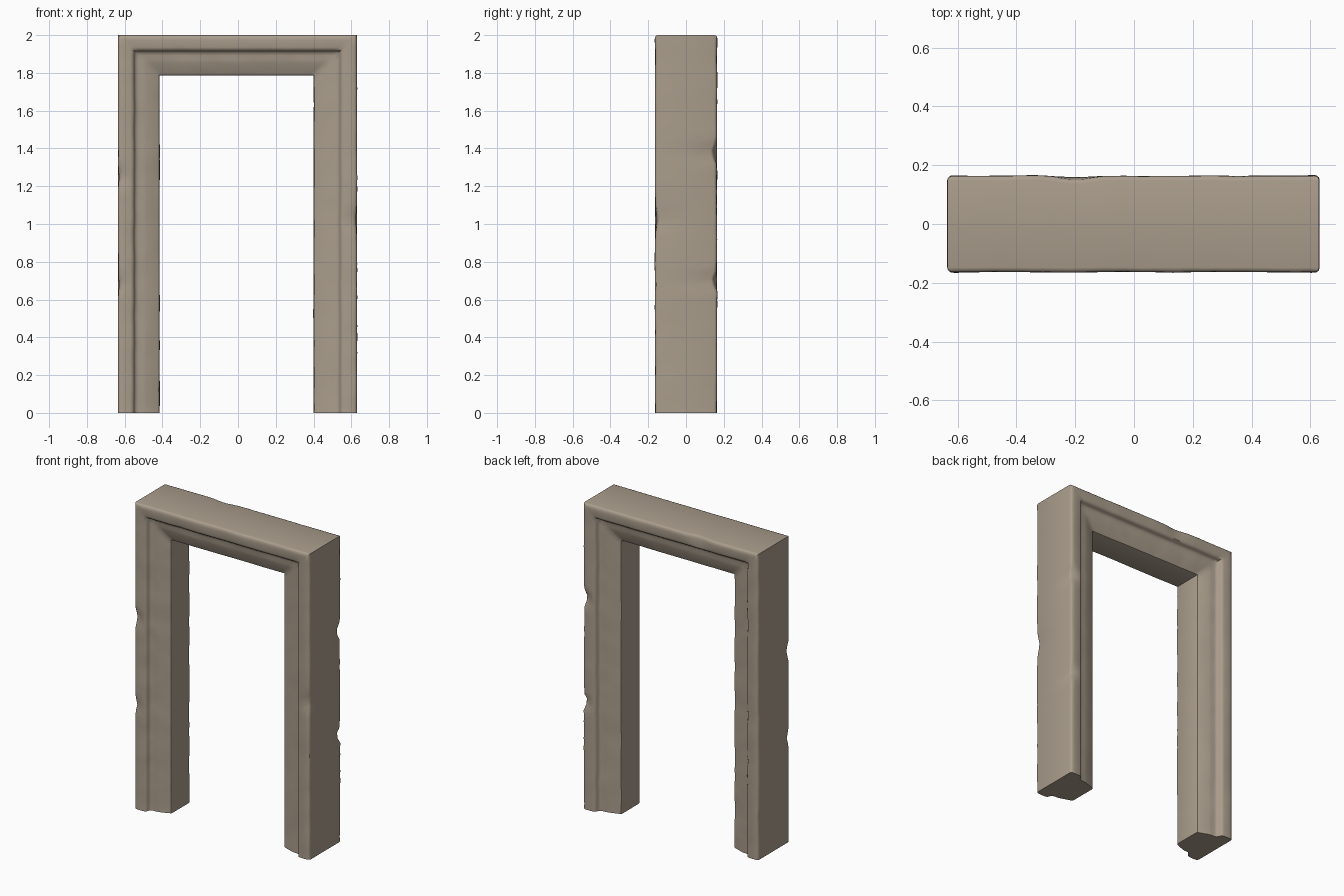
import bpy, bmesh, math
from mathutils import Vector, noise

cube = bpy.data.objects.get("Cube")
if cube:
    bpy.data.objects.remove(cube, do_unlink=True)

# Weathered stone colour
stone = bpy.data.materials.new("warm grey stone")
stone.use_nodes = True
colour = (0.40, 0.337, 0.262, 1)
stone.diffuse_color = colour
bsdf = stone.node_tree.nodes["Principled BSDF"]
bsdf.inputs["Base Color"].default_value = colour
bsdf.inputs["Roughness"].default_value = 0.9

# Moulding section: (distance from outer edge 0..1, depth), mirrored front to back
half = [(0, 0.0), (0, 0.148), (0.012, 0.157), (0.05, 0.163), (0.12, 0.164), (0.30, 0.163),
        (0.355, 0.159), (0.385, 0.150), (0.40, 0.137), (0.43, 0.129), (0.50, 0.125),
        (0.60, 0.124), (0.68, 0.120), (0.80, 0.111), (0.94, 0.099), (0.985, 0.094),
        (1.0, 0.085)]
section = [(t, -y) for t, y in half] + [(t, y) for t, y in reversed(half[1:])]

# The frame path, as matching outer and inner corner points
outer = [Vector(p) for p in ((-0.635, 0, 0), (-0.635, 0, 2), (0.63, 0, 2), (0.63, 0, 0))]
inner = [Vector(p) for p in ((-0.415, 0, 0), (-0.415, 0, 1.785), (0.40, 0, 1.785), (0.40, 0, 0))]
steps = (56, 36, 56)

# Worn chips on the edges: centre, radius, depth
chips = [((0.63, 0.165, 1.38), 0.07, 0.022), ((0.63, 0.165, 0.70), 0.06, 0.020),
         ((0.63, -0.165, 1.02), 0.09, 0.014), ((-0.635, -0.165, 1.25), 0.07, 0.014),
         ((-0.635, -0.165, 0.68), 0.06, 0.012), ((-0.2, 0.165, 2.0), 0.10, 0.012)]


def weathered(p):
    """Slight waviness across the faces, plus the chips."""
    q = p.copy()
    wave = noise.noise(p * 7) * 0.003 + noise.noise(p * 19) * 0.0015
    q.y += wave * math.copysign(1, p.y)
    if 0.02 < p.z < 1.99:
        q.x += wave * 0.7
    for centre, radius, depth in chips:
        c = Vector(centre)
        d = (p - c).length / radius
        if d < 1:
            push = depth * (1 - d * d) ** 2
            q.y -= math.copysign(push, c.y)
            if c.z < 2:
                q.x -= math.copysign(push * 0.5, c.x)
    return q


# Sweep the section up one jamb, across the lintel and down the other jamb
bm = bmesh.new()
rings = []
for leg, count in enumerate(steps):
    for i in range(count + (leg == len(steps) - 1)):
        f = i / count
        a = outer[leg].lerp(outer[leg + 1], f)
        b = inner[leg].lerp(inner[leg + 1], f)
        ring = []
        for t, y in section:
            p = a.lerp(b, t)
            p.y = y
            ring.append(bm.verts.new(weathered(p)))
        rings.append(ring)
n = len(section)
for r, s in zip(rings, rings[1:]):
    for j in range(n):
        k = (j + 1) % n
        bm.faces.new((r[j], r[k], s[k], s[j]))
bm.faces.new(rings[0])
bm.faces.new(rings[-1])
bmesh.ops.recalc_face_normals(bm, faces=bm.faces)

mesh = bpy.data.meshes.new("door_frame")
bm.to_mesh(mesh)
bm.free()
mesh.materials.append(stone)
frame = bpy.data.objects.new("door_frame", mesh)
bpy.context.collection.objects.link(frame)
bpy.context.view_layer.objects.active = frame
frame.select_set(True)
bpy.ops.object.shade_smooth_by_angle(angle=math.radians(40))
